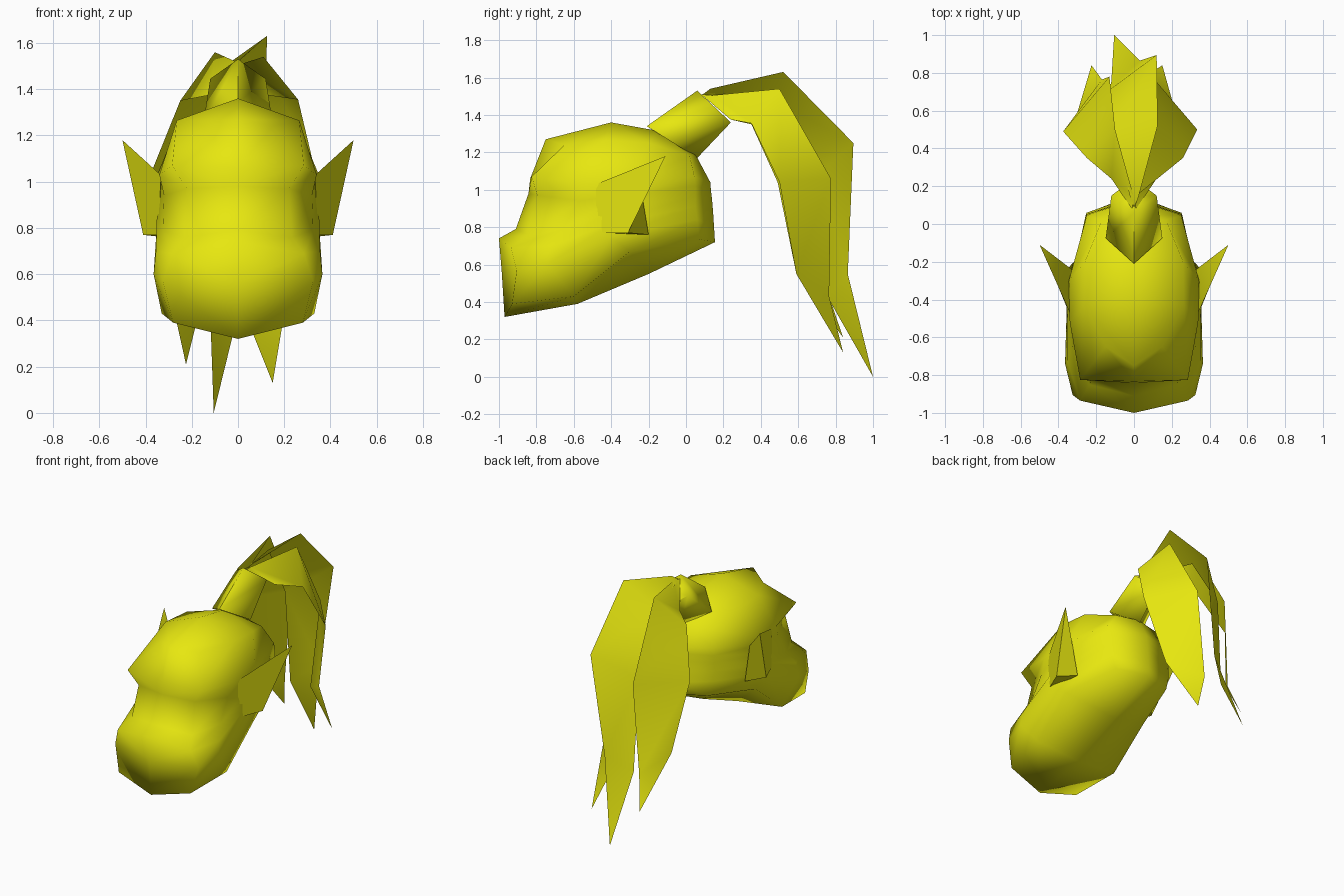
import bpy, bmesh, math
from mathutils import Vector

yellow = bpy.data.materials.new("yellow")
yellow.diffuse_color = (0.8, 0.8, 0.005, 1)


def make(name, verts, faces, mirror=False, closed=True, smooth=100):
    me = bpy.data.meshes.new(name)
    me.from_pydata(verts, [], faces)
    bm = bmesh.new()
    bm.from_mesh(me)
    if mirror:
        geom = bm.verts[:] + bm.edges[:] + bm.faces[:]
        bmesh.ops.mirror(bm, geom=geom, axis='X', merge_dist=0.0005)
    if closed:
        bmesh.ops.recalc_face_normals(bm, faces=bm.faces[:])
    bm.to_mesh(me)
    bm.free()
    me.materials.append(yellow)
    ob = bpy.data.objects.new(name, me)
    bpy.context.collection.objects.link(ob)
    bpy.ops.object.select_all(action='DESELECT')
    bpy.context.view_layer.objects.active = ob
    ob.select_set(True)
    bpy.ops.object.shade_smooth_by_angle(angle=math.radians(smooth))
    return ob


# Head: half rings from front centre round the side to back centre
jaw = [(0, -.97, .32), (.28, -.93, .39), (.33, -.6, .43),
       (.33, -.3, .67), (.22, .07, .735), (0, .155, .72)]
muzzle = [(0, -.985, .56), (.325, -.905, .57), (.365, -.74, .6),
          (.355, -.4, .75), (.25, .06, .84), (0, .15, .8)]
lip = [(0, -1.0, .74), (.285, -.935, .69), (.355, -.72, .7),
       (.35, -.4, .82), (.255, .05, .91), (0, .145, .88)]
nose = [(0, -.91, .79), (.235, -.85, .76), (.325, -.66, .79),
        (.35, -.39, .89), (.255, .05, .97), (0, .139, .95)]
eye = [(0, -.842, .98), (.22, -.795, .97), (.32, -.57, .94),
       (.35, -.35, .97), (.253, .05, 1.02), (0, .133, 1.0)]
brow = [(0, -.833, 1.06), (.285, -.825, 1.07), (.34, -.52, 1.03),
        (.345, -.3, 1.04), (.25, .045, 1.07), (0, .13, 1.04)]
crown = [(0, -.75, 1.27), (.15, -.65, 1.24), (.265, -.43, 1.265),
         (.26, -.2, 1.25), (.17, .02, 1.18), (0, .05, 1.19)]
rings = [jaw, muzzle, lip, nose, eye, brow, crown]
verts = [p for r in rings for p in r]
n = len(jaw)
faces = [(r*n + i, r*n + i + 1, (r+1)*n + i + 1, (r+1)*n + i)
         for r in range(len(rings) - 1) for i in range(n - 1)]
# Underside and top of the head, closed along the centre line
for ring, mid in ((0, [(0, -.58, .39), (0, -.2, .55)]),
                  (6, [(0, -.4, 1.36), (0, -.15, 1.315)])):
    b, c = ring*n, len(verts)
    verts += mid
    faces += [(b, b+1, b+2, c), (c, b+2, b+3, c+1), (c+1, b+3, b+4, b+5)]
make("head", verts, faces, mirror=True)

# Pointed ears
ear = [(.335, -.48, 1.03), (.34, -.48, .77), (.41, -.31, .77),
       (.5, -.11, 1.18), (.33, -.24, 1.0), (.32, -.2, .76)]
make("ears", ear, [(0, 1, 2, 3), (0, 3, 4), (2, 5, 4, 3), (1, 5, 2), (0, 4, 5, 1)],
     mirror=True, smooth=60)

# Four-sided tube that holds the ponytail
tube = []
for centre, up, rad in ((Vector((0, -.075, 1.255)), Vector((0, -.135, .085)), .15),
                        (Vector((0, .15, 1.445)), Vector((0, -.09, .085)), .12)):
    for k in range(4):
        a = k * math.tau / 4
        tube.append(centre + up * math.cos(a) + Vector((rad * math.sin(a), 0, 0)))
make("hair_tie", tube, [(k, (k+1) % 4, 4 + (k+1) % 4, 4 + k) for k in range(4)]
     + [(0, 1, 2, 3), (7, 6, 5, 4)], smooth=89)


# Ponytail locks: sheets between a left and a right edge, ending in a tip
def lock(name, root, left, right, tip):
    m = len(left)
    v = [root] + left + right + [tip]
    f = [(0, 1, 1 + m)]
    f += [(1 + i, 2 + i, 2 + m + i, 1 + m + i) for i in range(m - 1)]
    f += [(m, 2*m + 1, 2*m)]
    make(name, v, f, closed=False)


lock("middle_lock", (0, .09, 1.51),
     [(-.02, .14, 1.5), (-.1, .48, 1.47), (-.13, .71, 1.08), (-.12, .755, .43)],
     [(.02, .13, 1.54), (.125, .52, 1.63), (.12, .895, 1.25), (.03, .865, .55)],
     (-.105, 1.0, .0))
lock("left_lock", (-.01, .08, 1.51),
     [(-.12, .24, 1.375), (-.25, .35, 1.35), (-.375, .49, 1.04), (-.3, .59, .55)],
     [(0, .14, 1.515), (-.1, .5, 1.56), (-.13, .78, 1.06), (-.17, .765, .43)],
     (-.225, .84, .21))
lock("right_lock", (.01, .08, 1.51),
     [(0, .14, 1.505), (.11, .5, 1.54), (.1, .775, 1.06), (.03, .765, .43)],
     [(.12, .24, 1.375), (.26, .35, 1.355), (.335, .5, 1.04), (.22, .59, .55)],
     (.15, .84, .13))
